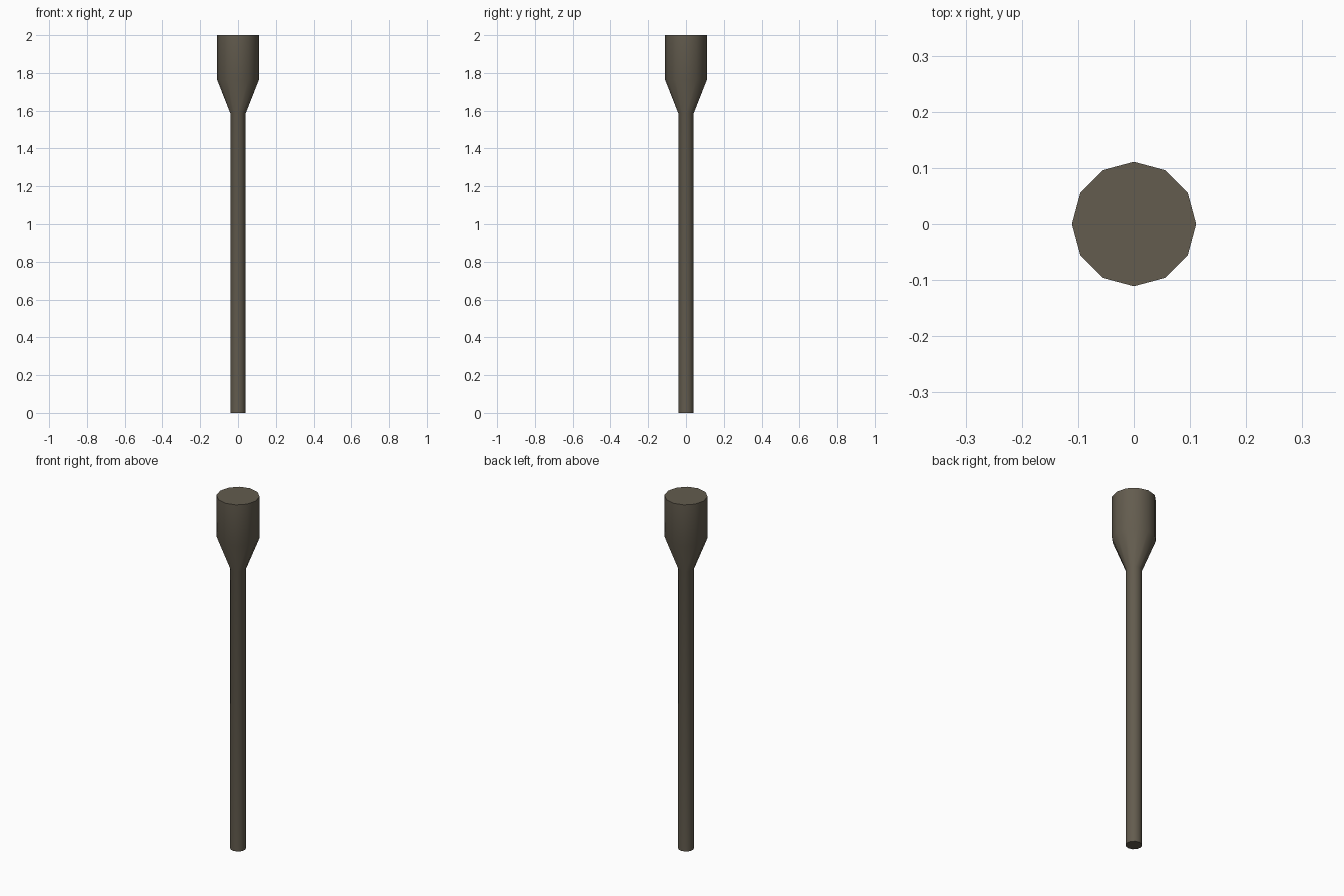
import bpy, bmesh, math

if "Cube" in bpy.data.objects:
    bpy.data.objects.remove(bpy.data.objects["Cube"])

SIDES = 12
# (radius, height) profile: thin shaft, flare, wide head
PROFILE = [(0.041, 0.0), (0.041, 1.587), (0.111, 1.765), (0.111, 2.0)]

mat = bpy.data.materials.new("dark_grey_brown")
mat.diffuse_color = (0.125, 0.107, 0.077, 1.0)
mat.use_nodes = True
mat.node_tree.nodes["Principled BSDF"].inputs["Base Color"].default_value = mat.diffuse_color

# Shaft with flared head, lofted from rings
bm = bmesh.new()
rings = []
for r, z in PROFILE:
    rings.append([bm.verts.new((r * math.cos(2 * math.pi * i / SIDES),
                                r * math.sin(2 * math.pi * i / SIDES), z))
                  for i in range(SIDES)])
for low, high in zip(rings, rings[1:]):
    for i in range(SIDES):
        j = (i + 1) % SIDES
        bm.faces.new((low[i], low[j], high[j], high[i]))

# End caps
bm.faces.new(rings[0][::-1])
bm.faces.new(rings[-1])

mesh = bpy.data.meshes.new("flared_rod")
bm.to_mesh(mesh)
bm.free()
mesh.materials.append(mat)
rod = bpy.data.objects.new("flared_rod", mesh)
bpy.context.collection.objects.link(rod)

# Smooth sides, sharp cap edges
bpy.context.view_layer.objects.active = rod
rod.select_set(True)
bpy.ops.object.shade_smooth_by_angle(angle=math.radians(40))
